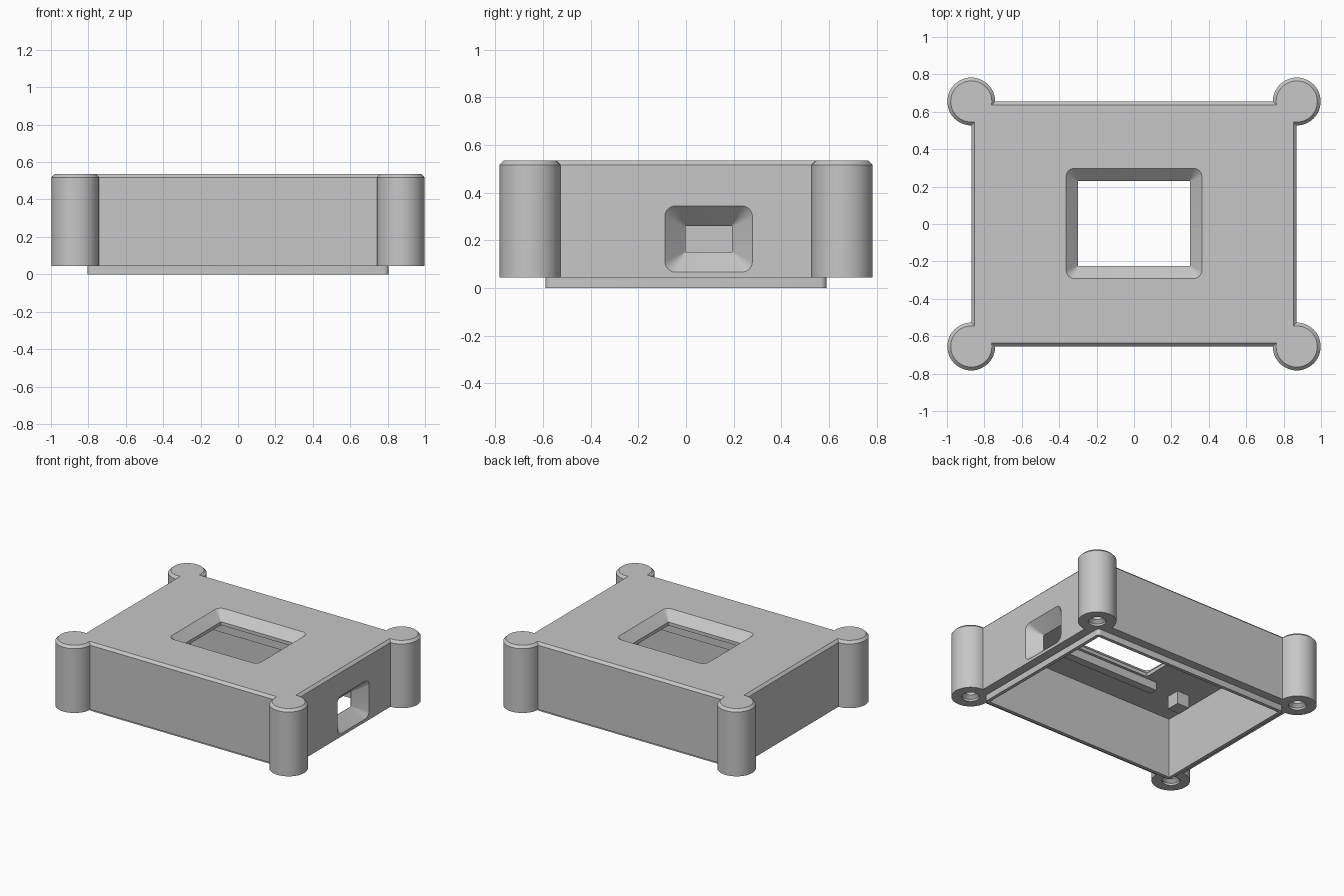
import bpy, bmesh, math
from mathutils import Matrix, Vector

if "Cube" in bpy.data.objects:
    bpy.data.objects.remove(bpy.data.objects["Cube"])

grey = bpy.data.materials.new("light grey plastic")
GREY = (0.57, 0.57, 0.57, 1)
grey.diffuse_color = GREY
grey.use_nodes = True
grey.node_tree.nodes["Principled BSDF"].inputs["Base Color"].default_value = GREY


def ring(hx, hy, r, n):
    """Rounded rectangle outline; a full radius gives a circle."""
    pts = []
    for k, (sx, sy) in enumerate([(1, 1), (-1, 1), (-1, -1), (1, -1)]):
        for i in range(n + 1):
            a = math.pi / 2 * (k + (i / n if n else 0.5))
            pts.append((sx * (hx - r) + r * math.cos(a), sy * (hy - r) + r * math.sin(a)))
    return pts


def loft(name, rings, n=0, matrix=Matrix()):
    """Closed solid through rings of (half x, half y, corner radius, height)."""
    bm = bmesh.new()
    loops = [[bm.verts.new((x, y, z)) for x, y in ring(hx, hy, r, n)] for hx, hy, r, z in rings]
    for a, b in zip(loops, loops[1:]):
        for i in range(len(a)):
            j = (i + 1) % len(a)
            bm.faces.new((a[i], a[j], b[j], b[i]))
    bm.faces.new(loops[0][::-1])
    bm.faces.new(loops[-1])
    bmesh.ops.remove_doubles(bm, verts=bm.verts, dist=1e-5)
    bm.transform(matrix)
    bmesh.ops.recalc_face_normals(bm, faces=bm.faces)
    mesh = bpy.data.meshes.new(name)
    bm.to_mesh(mesh)
    bm.free()
    mesh.materials.append(grey)
    obj = bpy.data.objects.new(name, mesh)
    bpy.context.scene.collection.objects.link(obj)
    return obj


def combine(target, tool, operation):
    """Apply a boolean and discard the tool."""
    mod = target.modifiers.new(operation, "BOOLEAN")
    mod.operation, mod.object, mod.solver = operation, tool, "EXACT"
    tool.hide_render = True
    graph = bpy.context.evaluated_depsgraph_get()
    mesh = bpy.data.meshes.new_from_object(target.evaluated_get(graph))
    target.modifiers.clear()
    target.data = mesh
    bpy.data.objects.remove(tool)


def frame(origin, x, y, z):
    m = Matrix((x, y, z)).transposed().to_4x4()
    m.translation = Vector(origin)
    return m


W, D, BASE, TOP = 0.87, 0.655, 0.045, 0.535
CEILING, CH, POST_R = 0.445, 0.018, 0.128
corners = [(sx * W, sy * D) for sx in (-1, 1) for sy in (-1, 1)]

# Shell with chamfered top edge
case = loft("case_shell", [(W, D, 0, BASE), (W, D, 0, TOP - CH), (W - CH, D - CH, 0, TOP)])

# Round corner pillars
for x, y in corners:
    r = POST_R
    pillar = loft("corner_pillar", [(r, r, r, BASE), (r, r, r, TOP - CH), (r - CH, r - CH, r - CH, TOP)],
                  12, Matrix.Translation((x, y, 0)))
    combine(case, pillar, "UNION")

# Locating lip below the shell
lip = loft("lip", [(0.805, 0.59, 0.025, 0), (0.805, 0.59, 0.025, BASE + 0.02)], 4)
combine(case, lip, "UNION")

# Hollow interior, open underneath
combine(case, loft("cavity", [(0.78, 0.565, 0, -0.05), (0.78, 0.565, 0, CEILING)]), "DIFFERENCE")

# Screw holes with a wider mouth
for x, y in corners:
    hole = loft("screw_hole", [(r, r, r, z) for r, z in
                               [(0.06, 0), (0.06, 0.06), (0.036, 0.08), (0.036, 0.35)]],
                8, Matrix.Translation((x, y, 0)))
    combine(case, hole, "DIFFERENCE")


def window(name, hx, hy, flare_x, flare_y, slope, matrix):
    """Flared opening; local z = 0 is the outer wall surface."""
    ox, oy = hx + flare_x, hy + flare_y
    cutter = loft(name, [(hx, hy, 0.004, -0.14), (hx, hy, 0.004, -slope),
                         (ox, oy, 0.045, 0), (ox, oy, 0.045, 0.01)], 6, matrix)
    combine(case, cutter, "DIFFERENCE")


X, Y, Z = Vector((1, 0, 0)), Vector((0, 1, 0)), Vector((0, 0, 1))
window("display_window", 0.3, 0.228, 0.063, 0.067, 0.065, frame((0, 0.003, TOP), X, Y, Z))
window("side_port", 0.098, 0.055, 0.086, 0.084, 0.088, frame((W, 0.095, 0.206), Y, Z, X))
window("back_port", 0.217, 0.082, 0.05, 0.048, 0.05, frame((-0.477, D, 0.21), -X, Z, Y))

# Ribs and stand-offs hanging from the ceiling
parts = [case]
for s, side in ((-1, "front"), (1, "back")):
    parts.append(loft(side + "_display_rib", [(0.4, 0.03, 0, 0.385), (0.4, 0.03, 0, CEILING + 0.01)],
                      0, Matrix.Translation((0, s * 0.275, 0))))
    for t, hand in ((-1, "right"), (1, "left")):
        parts.append(loft(f"{side}_{hand}_standoff", [(0.05, 0.05, 0, 0.35), (0.05, 0.05, 0, CEILING + 0.01)],
                          0, Matrix.Translation((t * 0.63, s * 0.29, 0))))

# Smooth the round walls, keep edges crisp
bpy.ops.object.select_all(action="DESELECT")
for obj in parts:
    obj.select_set(True)
bpy.context.view_layer.objects.active = case
bpy.ops.object.shade_smooth_by_angle(angle=math.radians(25))
